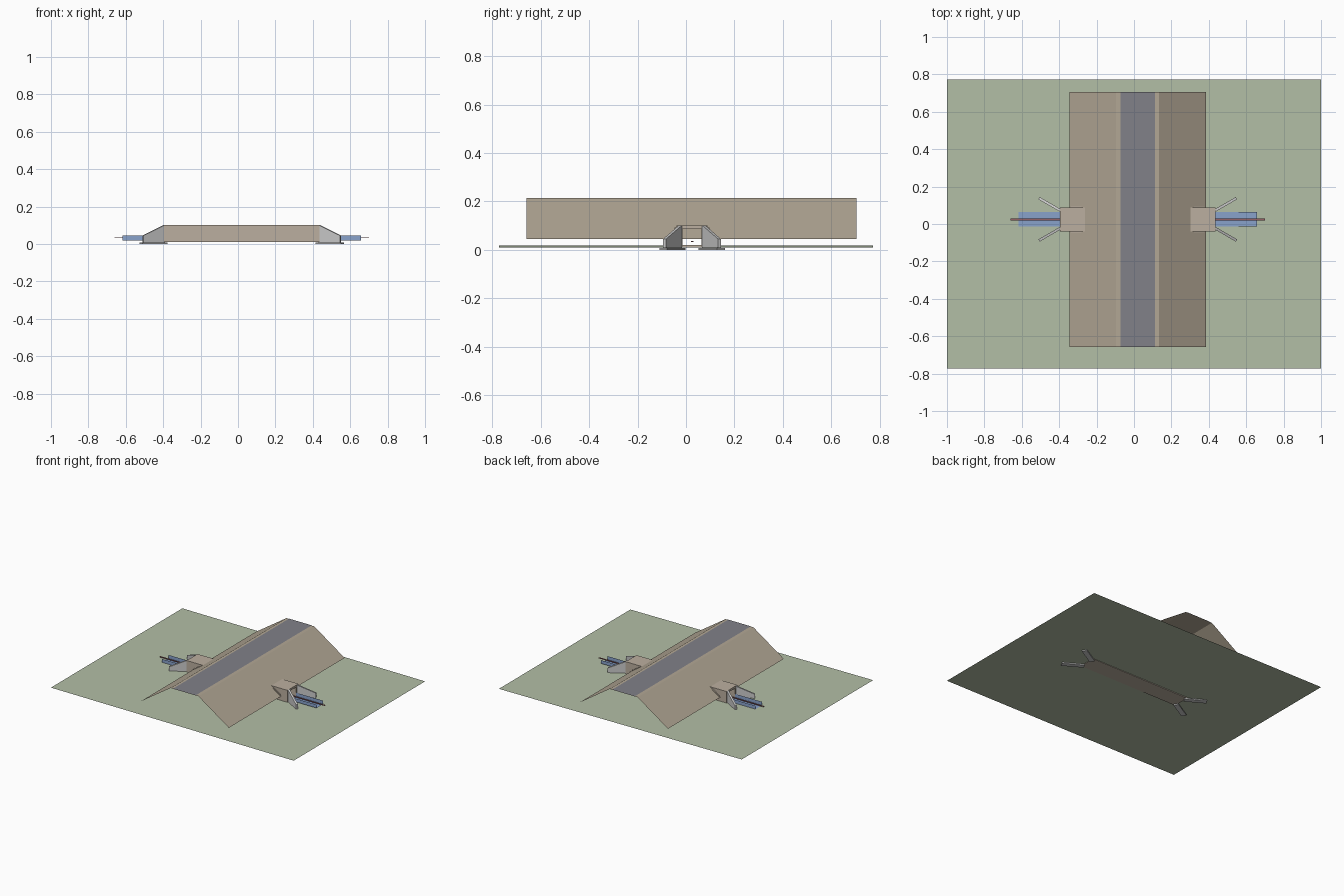
import bpy
from math import cos, sin, radians
from mathutils import Vector

if "Cube" in bpy.data.objects:
    bpy.data.objects.remove(bpy.data.objects["Cube"])

CX, CY = 0.02, 0.025          # culvert centre
HALF = 0.415                  # half barrel length


def material(name, rgb):
    m = bpy.data.materials.new(name)
    m.diffuse_color = (*rgb, 1)
    m.use_nodes = True
    m.node_tree.nodes["Principled BSDF"].inputs["Base Color"].default_value = m.diffuse_color
    return m


grass = material("grass", (0.45, 0.52, 0.38))
earth = material("earth", (0.45, 0.39, 0.30))
asphalt = material("asphalt", (0.22, 0.22, 0.25))
concrete = material("concrete", (0.50, 0.43, 0.35))
water = material("water", (0.25, 0.36, 0.60))
red = material("flow_red", (0.30, 0.12, 0.13))


def mesh(name, verts, faces, mat=None):
    me = bpy.data.meshes.new(name)
    me.from_pydata(verts, [], faces)
    ob = bpy.data.objects.new(name, me)
    bpy.context.collection.objects.link(ob)
    if mat:
        me.materials.append(mat)
    return ob


def loft(name, sec_a, sec_b, mat=None, closed=False, caps=False):
    """Skin two matching sections."""
    n = len(sec_a)
    faces = [(i, (i + 1) % n, (i + 1) % n + n, i + n) for i in range(n if closed else n - 1)]
    if caps:
        faces += [tuple(reversed(range(n))), tuple(range(n, 2 * n))]
    return mesh(name, list(sec_a) + list(sec_b), faces, mat)


def rect(y0, y1, z0, z1, x):
    return [(x, y0, z0), (x, y1, z0), (x, y1, z1), (x, y0, z1)]


# gently falling ground sheet
mesh("ground", [(-1, -.773, .018), (1, -.773, .009), (1, .773, .009), (-1, .773, .018)],
     [(0, 1, 2, 3)], grass)

# open-ended embankment and road surface
Y0, Y1 = -.658, .705
profile = [(.385, .045), (.135, .213), (-.095, .213), (-.345, .045)]
loft("embankment", [(x, Y0, z) for x, z in profile], [(x, Y1, z) for x, z in profile], earth)
loft("road", [(.113, Y0, .215), (-.073, Y0, .215)], [(.113, Y1, .215), (-.073, Y1, .215)], asphalt)

# hollow box barrel
xa, xb = CX - HALF, CX + HALF
outer = [rect(CY - .064, CY + .064, .009, .101, x) for x in (xa, xb)]
inner = [rect(CY - .039, CY + .039, .019, .086, x) for x in (xa, xb)]
faces = []
for i in range(4):
    j = (i + 1) % 4
    faces += [(i, j, j + 4, i + 4), (i + 8, i + 12, j + 12, j + 8),
              (i, i + 8, j + 8, j), (i + 4, j + 4, j + 12, i + 12)]
mesh("culvert_barrel", outer[0] + outer[1] + inner[0] + inner[1], faces, concrete)


def wall(name, start, direction, length, thick, z0, za, zb, mat=None):
    """Upright slab whose top runs from za to zb."""
    side = Vector((-direction.y, direction.x, 0)) * thick / 2

    def section(p, top):
        return [tuple(p + s * side + Vector((0, 0, z)))
                for s, z in ((-1, z0), (1, z0), (1, top), (-1, top))]
    return loft(name, section(start, za), section(start + direction * length, zb),
                mat, closed=True, caps=True)


for sx, end in ((-1, "left"), (1, "right")):
    x = CX + sx * HALF
    for sy, part in ((-1, "front"), (1, "back")):
        # flared wing wall and its footing
        d = Vector((sx * cos(radians(30)), sy * sin(radians(30)), 0))
        p = Vector((x, CY + sy * .048, 0))
        wall(f"wing_wall_{end}_{part}", p, d, .13, .014, .008, .101, .045)
        wall(f"wing_footing_{end}_{part}", p - d * .012, d, .155, .036, 0, .008, .008)
        # sloped collar beside the barrel
        y0, y1 = CY + sy * .062, CY + sy * .072
        lo, hi = CX + sx * .358, CX + sx * .302
        loft(f"collar_{end}_{part}", rect(y0, y1, .048, .056, lo),
             rect(y0, y1, .084, .092, hi), concrete, closed=True, caps=True)
    # open stream channel
    sec = [(CY - .039, .044), (CY - .039, .019), (CY + .039, .019), (CY + .039, .044)]
    loft(f"stream_channel_{end}", [(x, y, z) for y, z in sec],
         [(x + sx * .222, y, z) for y, z in sec], water)

# flow line running through the barrel
loft("flow_line", rect(CY - .005, CY + .005, .033, .037, CX - .68),
     rect(CY - .005, CY + .005, .033, .037, CX + .68), red, closed=True, caps=True)
